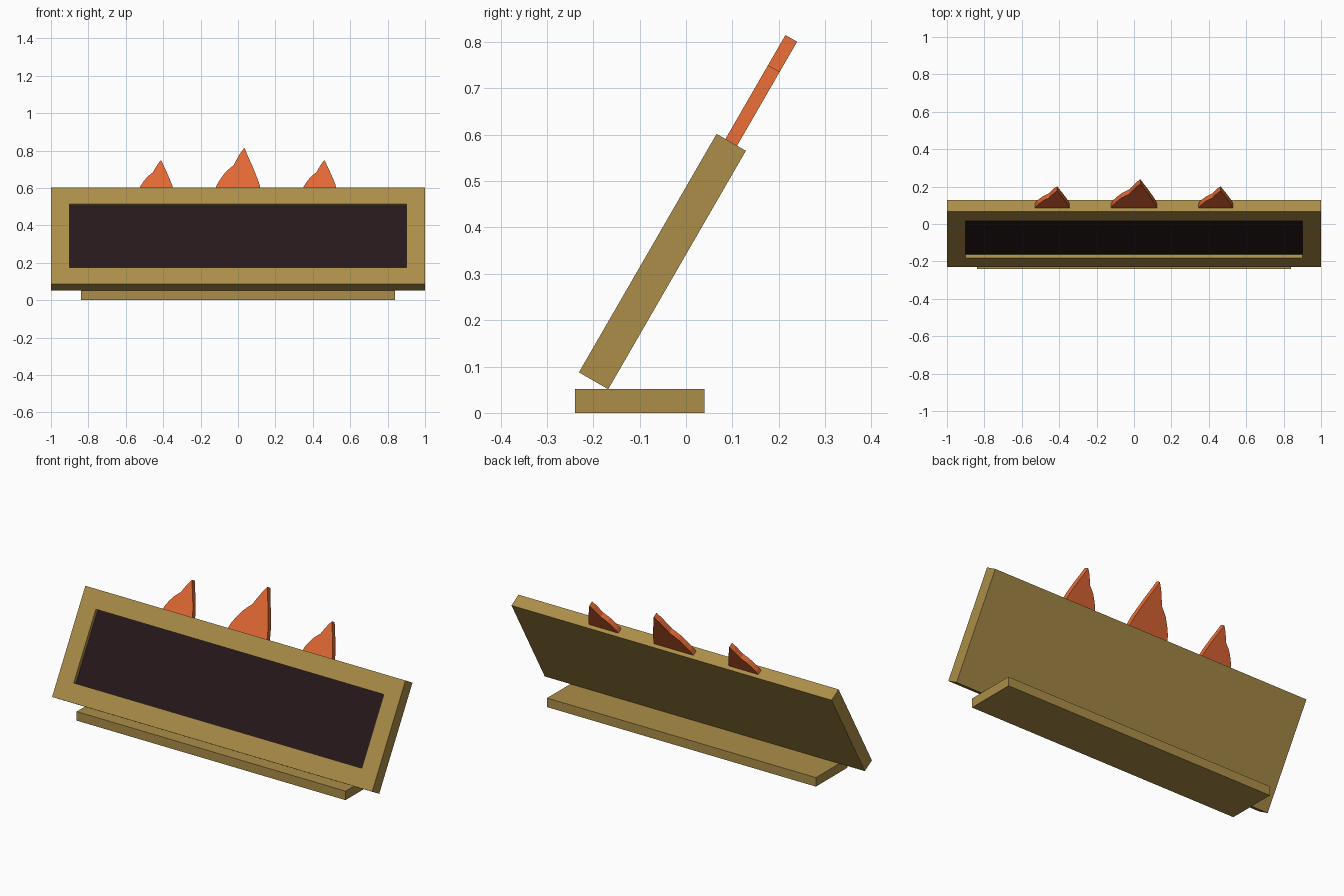
import bpy, bmesh
from math import radians
from mathutils import Matrix, Vector

if "Cube" in bpy.data.objects:
    bpy.data.objects.remove(bpy.data.objects["Cube"])


def material(name, rgb):
    m = bpy.data.materials.new(name)
    m.diffuse_color = (*rgb, 1)
    m.use_nodes = True
    m.node_tree.nodes["Principled BSDF"].inputs["Base Color"].default_value = m.diffuse_color
    return m


brass = material("brass", (0.41, 0.27, 0.065))
dark = material("dark_panel", (0.02, 0.009, 0.011))
orange = material("flame_orange", (0.76, 0.14, 0.035))

# Leaning frame: local z runs up the board, local y runs into its thickness
LENGTH, THICK = 0.594, 0.073
tilt = Matrix.Translation((0, -0.231, 0.0875)) @ Matrix.Rotation(radians(-30), 4, 'X')


def finish(bm, name, mats, matrix=Matrix()):
    bmesh.ops.recalc_face_normals(bm, faces=bm.faces)
    me = bpy.data.meshes.new(name)
    bm.to_mesh(me)
    bm.free()
    for m in mats:
        me.materials.append(m)
    ob = bpy.data.objects.new(name, me)
    ob.matrix_world = matrix
    bpy.context.collection.objects.link(ob)
    return ob


def box(lo, hi):
    bm = bmesh.new()
    lo, hi = Vector(lo), Vector(hi)
    bmesh.ops.create_cube(bm, size=1, matrix=Matrix.Translation((lo + hi) / 2) @ Matrix.Diagonal((*(hi - lo), 1)))
    return bm


# Flat base plate
finish(box((-0.84, -0.24, 0), (0.84, 0.04, 0.051)), "base", [brass])

# Board with a recessed dark panel in its front face
bm = box((-1, 0, 0), (1, THICK, LENGTH))
front = min(bm.faces, key=lambda f: f.calc_center_median().y)
bmesh.ops.inset_region(bm, faces=[front], thickness=0.1, use_even_offset=True)
panel = bmesh.ops.extrude_discrete_faces(bm, faces=[front])["faces"][0]
bmesh.ops.translate(bm, verts=panel.verts, vec=(0, 0.022, 0))
panel.material_index = 1
finish(bm, "framed_board", [brass, dark], tilt)

# Flame cut-outs along the top edge (unit profile: x across, y up the board)
PROFILE = [(-0.5, 0), (-0.46, 0.12), (-0.38, 0.26), (-0.27, 0.42), (-0.17, 0.52), (-0.10, 0.58),
           (-0.03, 0.72), (0.05, 0.87), (0.14, 1), (0.22, 0.79), (0.30, 0.60), (0.39, 0.36), (0.45, 0.19), (0.5, 0)]


def flame(name, x, width, height):
    bm = bmesh.new()
    face = bm.faces.new([bm.verts.new((x + px * width, 0.022, LENGTH + py * height)) for px, py in PROFILE])
    ext = bmesh.ops.extrude_face_region(bm, geom=[face])["geom"]
    bmesh.ops.translate(bm, verts=[v for v in ext if isinstance(v, bmesh.types.BMVert)], vec=(0, 0.029, 0))
    finish(bm, name, [orange], tilt)


flame("middle_flame", 0, 0.245, 0.259)
flame("left_flame", -0.437, 0.184, 0.184)
flame("right_flame", 0.437, 0.184, 0.184)
